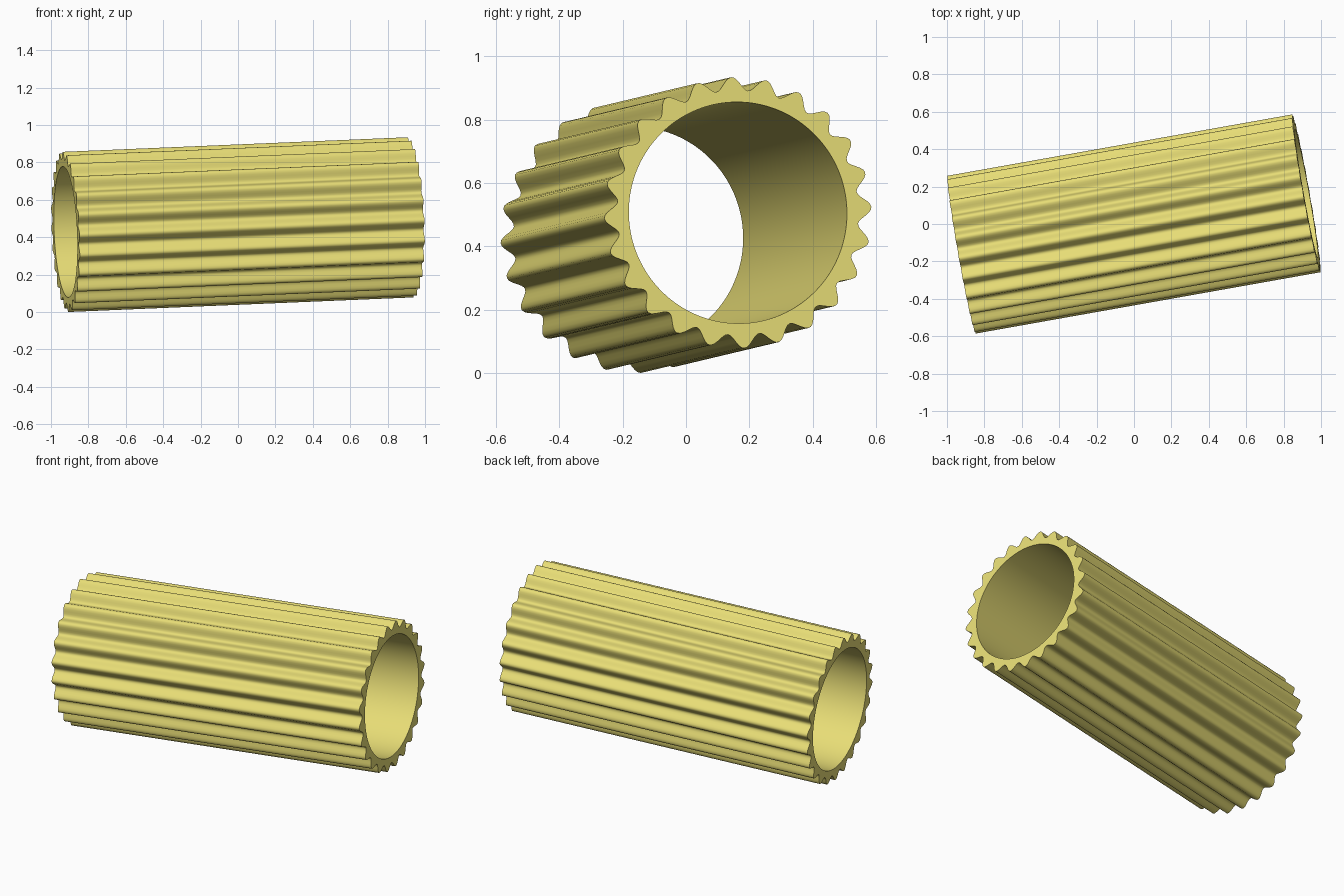
import bpy, bmesh, math
from mathutils import Vector, Matrix

if "Cube" in bpy.data.objects:
    bpy.data.objects.remove(bpy.data.objects["Cube"])

TEETH, STEPS = 24, 12
N = TEETH * STEPS
R_MEAN, AMP, R_IN = 0.408, 0.021, 0.35
PHASE = math.radians(2.3)

# Tube axis: from the left end centre to the right end centre
a, b = Vector((-0.922, -0.164, 0.434)), Vector((0.922, 0.164, 0.512))
length = (b - a).length
d = (b - a).normalized()
u = Vector((-d.y, d.x, 0)).normalized()
v = d.cross(u)
frame = Matrix((u, v, d)).transposed().to_4x4()
frame.translation = (a + b) / 2

bm = bmesh.new()


def ring(radius, z):
    verts = []
    for i in range(N):
        t = 2 * math.pi * i / N
        r = radius(t)
        verts.append(bm.verts.new((r * math.cos(t), r * math.sin(t), z)))
    return verts


def outer(t):
    return R_MEAN + AMP * math.cos(TEETH * (t - PHASE))


def inner(t):
    return R_IN


# Fluted outside, flat rims and round bore
h = length / 2
rings = [ring(outer, -h), ring(outer, h), ring(inner, h), ring(inner, -h)]
for k in range(4):
    p, q = rings[k], rings[(k + 1) % 4]
    for i in range(N):
        j = (i + 1) % N
        bm.faces.new((p[i], p[j], q[j], q[i]))
bmesh.ops.recalc_face_normals(bm, faces=bm.faces)
bm.transform(frame)

# Stand on the ground
low = min(w.co.z for w in bm.verts)
bmesh.ops.translate(bm, verts=bm.verts, vec=(0, 0, -low))

mesh = bpy.data.meshes.new("ridged_tube")
bm.to_mesh(mesh)
bm.free()
tube = bpy.data.objects.new("ridged_tube", mesh)
bpy.context.collection.objects.link(tube)

mat = bpy.data.materials.new("pasta_yellow")
mat.diffuse_color = (0.80, 0.72, 0.18, 1)
mat.use_nodes = True
mat.node_tree.nodes["Principled BSDF"].inputs["Base Color"].default_value = mat.diffuse_color
mesh.materials.append(mat)

bpy.context.view_layer.objects.active = tube
tube.select_set(True)
bpy.ops.object.shade_smooth_by_angle(angle=math.radians(40))
